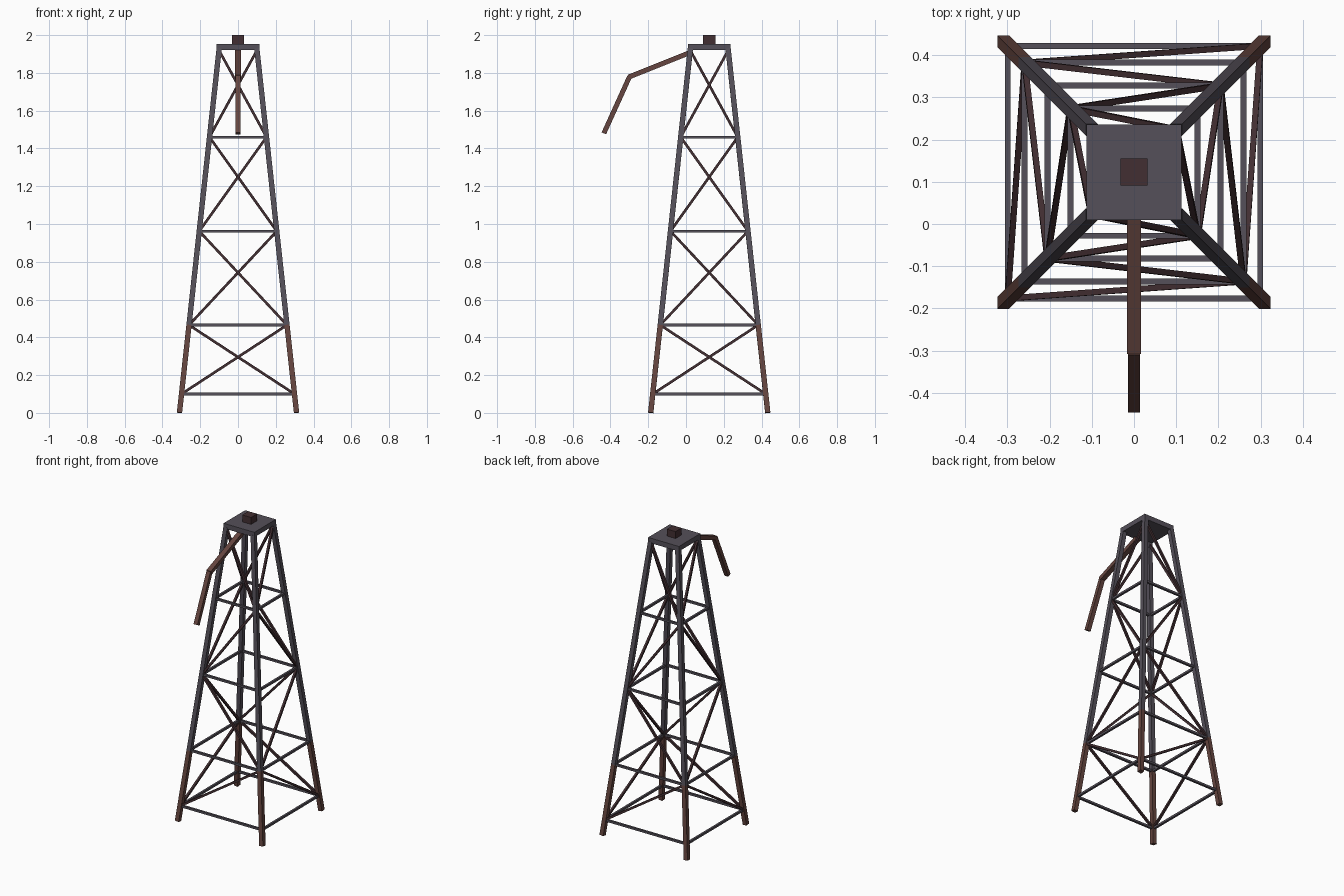
import bpy
from mathutils import Vector

if "Cube" in bpy.data.objects:
    bpy.data.objects.remove(bpy.data.objects["Cube"])

CY = 0.123                            # tower centre in y
LEVELS = [0.10, 0.465, 0.962, 1.46, 1.92]
CORNERS = [(-1, -1), (1, -1), (1, 1), (-1, 1)]


def material(name, rgb):
    m = bpy.data.materials.new(name)
    m.diffuse_color = (*rgb, 1)
    m.use_nodes = True
    m.node_tree.nodes["Principled BSDF"].inputs["Base Color"].default_value = m.diffuse_color
    return m


STEEL = material("steel", (0.09, 0.08, 0.10))
RUST = material("rust", (0.13, 0.06, 0.05))
DARK = material("dark_rust", (0.055, 0.028, 0.032))


def beam(name, a, b, w, d, ref, mat):
    """Box from a to b; d is its size along ref, w across it."""
    a, b = Vector(a), Vector(b)
    axis = (b - a).normalized()
    u = axis.cross(Vector(ref)).normalized()
    v = u.cross(axis)
    ring = [u * (w / 2 * i) + v * (d / 2 * j) for i, j in CORNERS]
    verts = [a + r for r in ring] + [b + r for r in ring]
    faces = [(3, 2, 1, 0), (4, 5, 6, 7)]
    faces += [(i, (i + 1) % 4, (i + 1) % 4 + 4, i + 4) for i in range(4)]
    mesh = bpy.data.meshes.new(name)
    mesh.from_pydata(verts, [], faces)
    mesh.materials.append(mat)
    ob = bpy.data.objects.new(name, mesh)
    bpy.context.collection.objects.link(ob)
    return ob


def node(corner, z):
    """Point on a leg's centre line at height z."""
    r = 0.31 - 0.109 * z
    return Vector((corner[0] * r, CY + corner[1] * r, z))


# Tapered legs, rusted at the foot
for c in CORNERS:
    beam("leg_foot", node(c, 0.001), node(c, LEVELS[1]), 0.028, 0.028, (0, 1, 0), RUST)
    beam("leg_upper", node(c, LEVELS[1]), node(c, 1.93), 0.028, 0.028, (0, 1, 0), STEEL)

# Each side: horizontal rails and a zigzag of single diagonals
for s in range(4):
    p, q = CORNERS[s], CORNERS[(s + 1) % 4]
    normal = (p[0] + q[0], p[1] + q[1], 0)
    for z in LEVELS[:4]:
        beam("rail", node(p, z), node(q, z), 0.014, 0.014, normal, STEEL)
    for i in range(4):
        lo, hi = (p, q) if (s + i) % 2 == 0 else (q, p)
        beam("diagonal_brace", node(lo, LEVELS[i]), node(hi, LEVELS[i + 1]),
             0.014, 0.014, normal, DARK)

# Top plate and cap block
beam("top_plate", (0, CY, 1.921), (0, CY, 1.954), 0.226, 0.226, (0, 1, 0), STEEL)
beam("cap_block", (0, CY, 1.954), (0, CY, 2.0), 0.064, 0.064, (0, 1, 0), DARK)

# Bent, drooping arm
beam("arm_upper", (0, 0.035, 1.913), (0, -0.303, 1.778), 0.026, 0.033, (1, 0, 0), RUST)
beam("arm_lower", (0, -0.298, 1.782), (0, -0.435, 1.48), 0.026, 0.028, (1, 0, 0), RUST)
